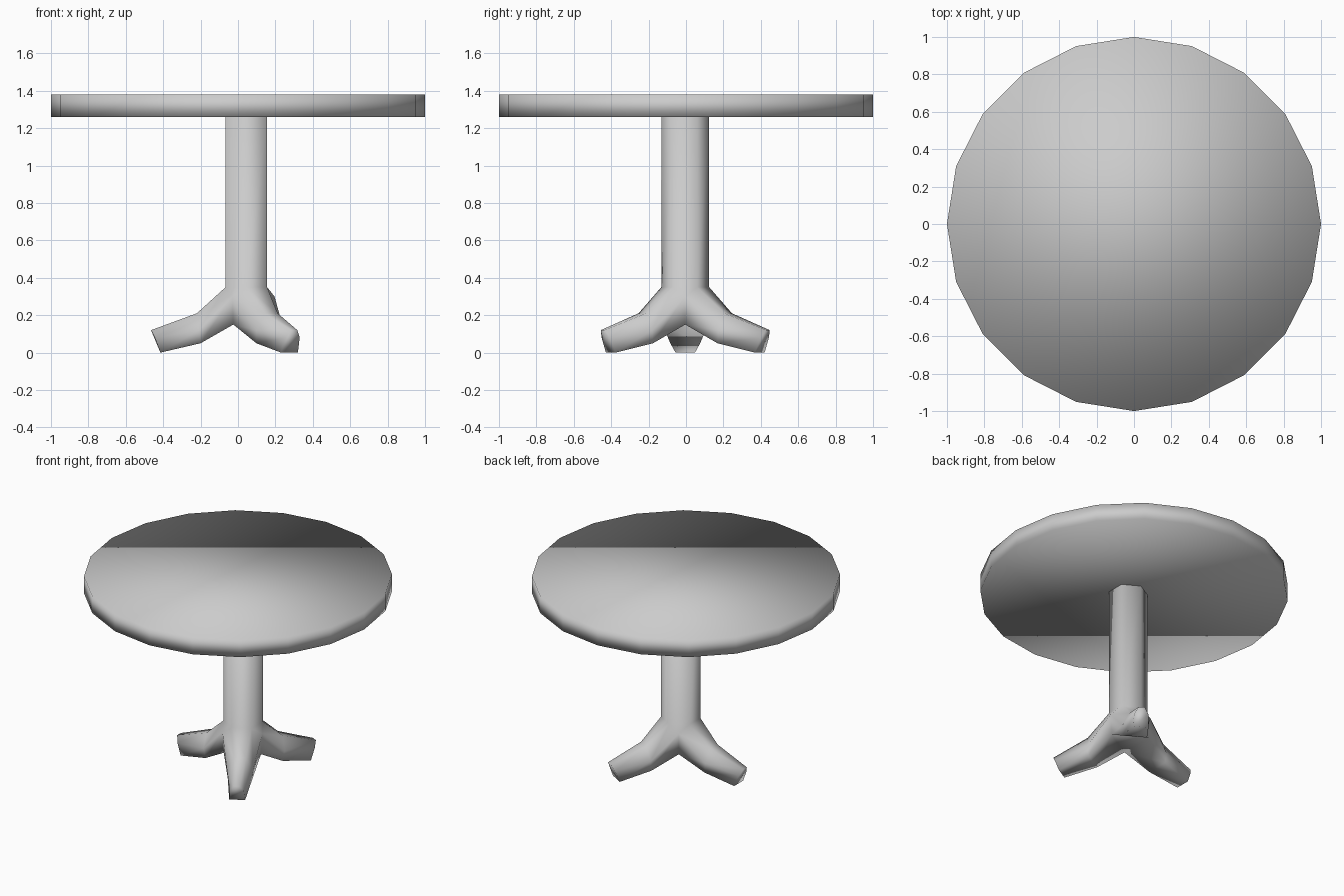
import bpy, bmesh
from math import sin, cos, radians

if "Cube" in bpy.data.objects:
    bpy.data.objects.remove(bpy.data.objects["Cube"])

CX, CY = 0.045, -0.004   # pedestal axis


def finish(name, bm):
    bmesh.ops.recalc_face_normals(bm, faces=bm.faces[:])
    mesh = bpy.data.meshes.new(name)
    bm.to_mesh(mesh)
    bm.free()
    mesh.shade_smooth()
    obj = bpy.data.objects.new(name, mesh)
    bpy.context.collection.objects.link(obj)
    return obj


# Round table top, 20 sides
bm = bmesh.new()
bmesh.ops.create_cone(bm, cap_ends=True, segments=20, radius1=1, radius2=1, depth=0.12)
bmesh.ops.translate(bm, verts=bm.verts[:], vec=(0, 0, 1.32))
finish("table_top", bm)

# Pedestal: six-sided column that splits into three legs
bm = bmesh.new()


def polar(angle, r, z, side=0.0):
    """Vertex at radius r along a direction, shifted sideways."""
    a = radians(angle)
    return bm.verts.new((CX + r * cos(a) - side * sin(a),
                         CY + r * sin(a) + side * cos(a), z))


def bridge(a, b):
    for i in range(len(a)):
        j = (i + 1) % len(a)
        bm.faces.new((a[i], a[j], b[j], b[i]))


# Column
col_angles = range(30, 390, 60)
low = {a: polar(a, 0.128, 0.35) for a in col_angles}
high = {a: polar(a, 0.128, 1.26) for a in col_angles}
bridge(list(low.values()), list(high.values()))
bm.faces.new(list(high.values()))

# Crotches between the legs, and the flat underside
crotch = {a: (polar(a, 0.15, 0.30), polar(a, 0.14, 0.15)) for a in (0, 120, 240)}
for a, (mid, _) in crotch.items():
    bm.faces.new((low[(a - 30) % 360], low[a + 30], mid))
bm.faces.new([c[1] for c in crotch.values()])

# Leg sections: (radius, height, half width) for top, middle and bottom pairs
knee = ((0.265, 0.21, 0.04), (0.255, 0.12, 0.085), (0.245, 0.05, 0.08))
foot = ((0.51, 0.12, 0.02), (0.49, 0.08, 0.046), (0.46, 0.0, 0.052))


def section(angle, pairs):
    left = [polar(angle, r, z, s) for r, z, s in pairs]
    right = [polar(angle, r, z, -s) for r, z, s in pairs]
    return left + right[::-1]


for a in (60, 180, 300):
    cl, cr = crotch[(a + 60) % 360], crotch[a - 60]
    root = [low[a + 30], cl[0], cl[1], cr[1], cr[0], low[a - 30]]
    k, f = section(a, knee), section(a, foot)
    bridge(root, k)
    bridge(k, f)
    bm.faces.new(f)
finish("pedestal", bm)
